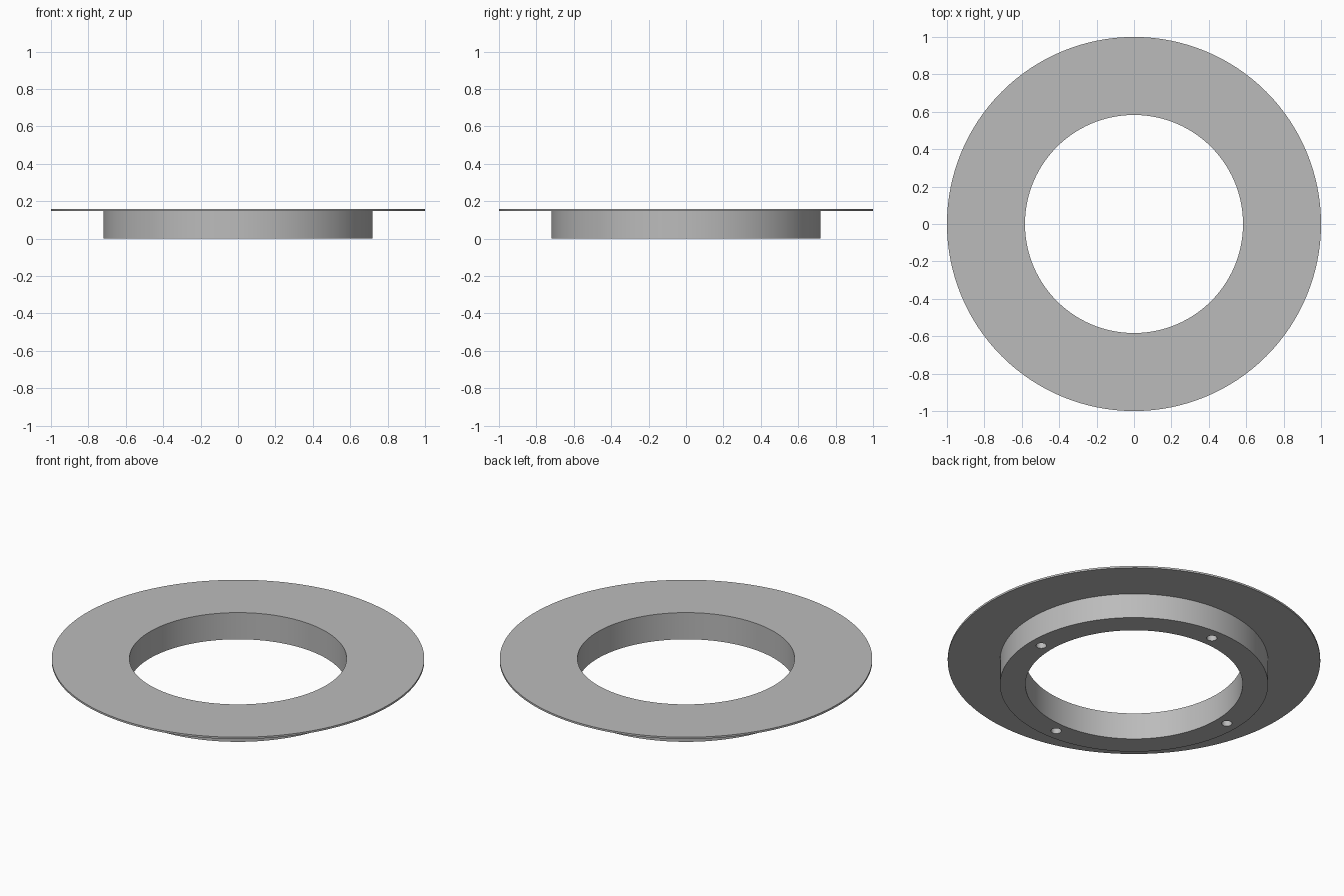
import bpy, bmesh, math

cube = bpy.data.objects.get("Cube")
if cube:
    bpy.data.objects.remove(cube)

SEGMENTS = 128
BORE, HUB, RIM = 0.583, 0.72, 1.0
PLATE_BOTTOM, TOP = 0.147, 0.158
HOLE_CIRCLE, HOLE_RADIUS, HOLE_DEPTH = 0.65, 0.028, 0.11

# Plain grey finish
grey = bpy.data.materials.new("grey")
grey.use_nodes = True
colour = (0.5, 0.5, 0.5, 1)
grey.diffuse_color = colour
grey.node_tree.nodes["Principled BSDF"].inputs["Base Color"].default_value = colour


def make_object(name, bm):
    bmesh.ops.recalc_face_normals(bm, faces=bm.faces)
    mesh = bpy.data.meshes.new(name)
    bm.to_mesh(mesh)
    bm.free()
    mesh.materials.append(grey)
    obj = bpy.data.objects.new(name, mesh)
    bpy.context.collection.objects.link(obj)
    return obj


def lathe(name, profile):
    """Revolve a closed (radius, height) outline around z."""
    bm = bmesh.new()
    verts = [bm.verts.new((r, 0, z)) for r, z in profile]
    edges = [bm.edges.new((a, b)) for a, b in zip(verts, verts[1:] + verts[:1])]
    bmesh.ops.spin(bm, geom=verts + edges, cent=(0, 0, 0), axis=(0, 0, 1),
                   angle=math.tau, steps=SEGMENTS, use_merge=True)
    bmesh.ops.remove_doubles(bm, verts=bm.verts, dist=1e-5)
    return make_object(name, bm)


# Thin flange and hub turned as one piece
flange = lathe("flanged_ring", [
    (BORE, 0), (HUB, 0), (HUB, PLATE_BOTTOM),
    (RIM, PLATE_BOTTOM), (RIM, TOP), (BORE, TOP)])

# Four blind screw holes in the underside of the hub
bm = bmesh.new()
for i in range(4):
    angle = i * math.pi / 2
    drill = bmesh.ops.create_cone(bm, cap_ends=True, segments=32, radius1=HOLE_RADIUS,
                                  radius2=HOLE_RADIUS, depth=2 * HOLE_DEPTH)
    bmesh.ops.translate(bm, verts=drill["verts"], vec=(
        HOLE_CIRCLE * math.cos(angle), HOLE_CIRCLE * math.sin(angle), 0))
cutter = make_object("screw_hole_cutter", bm)
cutter.hide_render = True
cutter.display_type = 'WIRE'

bpy.ops.object.select_all(action='DESELECT')
bpy.context.view_layer.objects.active = flange
flange.select_set(True)
cut = flange.modifiers.new("screw_holes", 'BOOLEAN')
cut.operation = 'DIFFERENCE'
cut.solver = 'EXACT'
cut.object = cutter
bpy.ops.object.modifier_apply(modifier=cut.name)
bpy.data.objects.remove(cutter)
bpy.ops.object.shade_smooth_by_angle(angle=math.radians(30))
